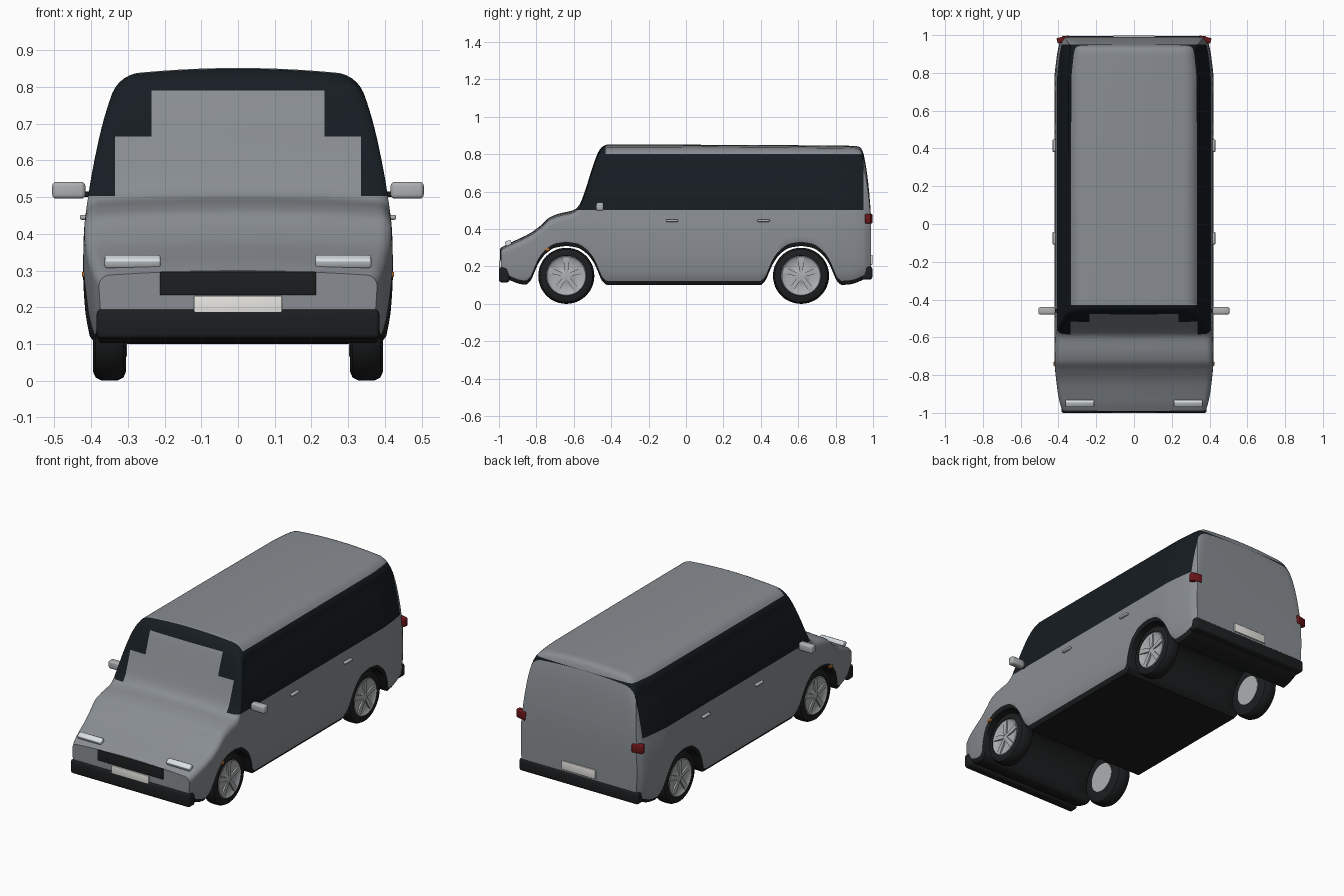
import bpy, bmesh, math
from mathutils import Matrix, Vector

if "Cube" in bpy.data.objects:
    bpy.data.objects.remove(bpy.data.objects["Cube"])


def material(name, r, g, b):
    m = bpy.data.materials.new(name)
    m.diffuse_color = (r, g, b, 1)
    m.use_nodes = True
    m.node_tree.nodes["Principled BSDF"].inputs["Base Color"].default_value = m.diffuse_color
    return m


PAINT = material("paint", 0.25, 0.27, 0.29)
BLACK = material("black", 0.012, 0.013, 0.014)
GLASS = material("dark_glass", 0.008, 0.012, 0.016)
LIGHT = material("light_lens", 0.7, 0.75, 0.78)
METAL = material("metal", 0.42, 0.43, 0.44)
PLATE = material("plate_white", 0.8, 0.79, 0.75)
RED = material("red_lens", 0.15, 0.008, 0.01)
ORANGE = material("orange_lens", 0.6, 0.2, 0.02)


def curve(pts):
    """Smooth monotone curve through (t, value) points."""
    n = len(pts)
    d = [(pts[i + 1][1] - pts[i][1]) / (pts[i + 1][0] - pts[i][0]) for i in range(n - 1)]
    m = [d[0]] + [2 * a * b / (a + b) if a * b > 0 else 0 for a, b in zip(d, d[1:])] + [d[-1]]

    def f(t):
        t = min(max(t, pts[0][0]), pts[-1][0])
        i = 0
        while i < n - 2 and t > pts[i + 1][0]:
            i += 1
        h = pts[i + 1][0] - pts[i][0]
        s = (t - pts[i][0]) / h
        return (pts[i][1] * (1 + 2 * s) * (1 - s) ** 2 + h * m[i] * s * (1 - s) ** 2
                + pts[i + 1][1] * s * s * (3 - 2 * s) + h * m[i + 1] * s * s * (s - 1))
    return f


def finish(bm, name, mats, angle=40):
    bmesh.ops.recalc_face_normals(bm, faces=bm.faces)
    me = bpy.data.meshes.new(name)
    bm.to_mesh(me)
    bm.free()
    for m in mats:
        me.materials.append(m)
    ob = bpy.data.objects.new(name, me)
    bpy.context.collection.objects.link(ob)
    bpy.ops.object.select_all(action='DESELECT')
    ob.select_set(True)
    bpy.context.view_layer.objects.active = ob
    bpy.ops.object.shade_smooth_by_angle(angle=math.radians(angle))
    return ob


def box(name, centre, size, mat, bevel=0.006, rot=None):
    bm = bmesh.new()
    bmesh.ops.create_cube(bm, size=1)
    bmesh.ops.scale(bm, vec=size, verts=bm.verts)
    bmesh.ops.bevel(bm, geom=bm.edges[:], offset=bevel, segments=3, profile=0.5, affect='EDGES')
    if rot:
        bmesh.ops.rotate(bm, matrix=rot, verts=bm.verts)
    bmesh.ops.translate(bm, vec=centre, verts=bm.verts)
    return finish(bm, name, [mat])


def lathe(name, profile, centre, side, mat, steps=48):
    """Revolve (x, radius) points about the x axis."""
    bm = bmesh.new()
    rings = []
    for x, r in profile:
        rings.append([bm.verts.new((centre[0] + side * x,
                                    centre[1] + r * math.cos(2 * math.pi * k / steps),
                                    centre[2] + r * math.sin(2 * math.pi * k / steps)))
                      for k in range(steps)])
    for a, b in zip(rings, rings[1:]):
        for k in range(steps):
            bm.faces.new((a[k], a[k - 1], b[k - 1], b[k]))
    bm.faces.new(rings[0])
    bm.faces.new(rings[-1])
    return finish(bm, name, [mat], 35)


# Body curves: roof line, arch line, plan width, side tumblehome
AXLES = (-0.64, 0.615)
top = curve([(-0.99, 0.3), (-0.95, 0.322), (-0.9, 0.345), (-0.83, 0.38), (-0.77, 0.425), (-0.73, 0.462),
             (-0.68, 0.482), (-0.6, 0.502), (-0.57, 0.53), (-0.54, 0.605), (-0.5, 0.73), (-0.47, 0.81),
             (-0.45, 0.838), (-0.42, 0.852), (0.0, 0.851), (0.9, 0.845), (0.93, 0.838), (0.945, 0.815),
             (0.96, 0.75), (0.975, 0.64), (0.985, 0.53), (0.99, 0.45)])
arch = curve([(0, 0.31), (0.06, 0.3), (0.11, 0.268), (0.15, 0.215), (0.17, 0.17), (0.19, 0.125), (0.215, 0.1)])
ends = curve([(0.82, 0.1), (0.88, 0.105), (0.99, 0.15)])
plan = curve([(-0.99, 0.9), (-0.95, 0.93), (-0.85, 0.97), (-0.7, 1), (0.0, 1.0), (0.75, 1.0), (0.87, 0.975),
              (0.95, 0.94), (0.99, 0.89)])
side = curve([(0.1, 0.4), (0.2, 0.417), (0.3, 0.422), (0.4, 0.42), (0.5, 0.408), (0.6, 0.39), (0.7, 0.366),
              (0.8, 0.33)])
corner = curve([(0.3, 0.03), (0.5, 0.04), (0.85, 0.09)])


def half_section(y):
    zb = max(ends(abs(y)), max(arch(abs(y - a)) for a in AXLES))
    zt, k = top(y), plan(y)
    r = corner(zt)
    crown = 0.012
    zc = zt - crown - r
    z0 = zb + 0.022
    pts = [(0, zb), (0.25 * k, zb), (side(zb) * k - 0.012, zb)]
    for i in range(13):
        z = z0 + (zc - z0) * i / 12
        pts.append((side(z) * k, z))
    cx = side(zc) * k - r
    for i in range(1, 9):
        a = math.pi / 2 * i / 8
        pts.append((cx + r * math.cos(a), zc + r * math.sin(a)))
    for i in range(1, 6):
        f = 1 - i / 5
        pts.append((cx * f, zt - crown * f * f))
    return pts


# Body shell
ys = [-0.99 + 0.01 * i for i in range(192)] + [0.925 + 0.005 * i for i in range(14)]
bm = bmesh.new()
rings = []
for y in ys:
    h = half_section(y)
    full = h + [(-x, z) for x, z in h[-2:0:-1]]
    rings.append([bm.verts.new((x, y, z)) for x, z in full])
n = len(rings[0])
for a, b in zip(rings, rings[1:]):
    for k in range(n):
        f = bm.faces.new((a[k], a[(k + 1) % n], b[(k + 1) % n], b[k]))
        if k < 3 or k >= n - 3:
            f.material_index = 1
bm.faces.new(rings[0])
bm.faces.new(rings[-1])

# Window areas: cut clean borders, then colour
for axis, values in ((0, (-0.335, -0.235, 0.235, 0.335)), (1, (-0.43, 0.95)), (2, (0.503, 0.535, 0.665, 0.79, 0.8))):
    for v in values:
        co, no = Vector((0, 0, 0)), Vector((0, 0, 0))
        co[axis], no[axis] = v, 1
        cut = [f for f in bm.faces if f.calc_center_median().z > 0.45 and len(f.verts) < 10]
        geom = cut + list({e for f in cut for e in f.edges}) + list({w for f in cut for w in f.verts})
        bmesh.ops.bisect_plane(bm, geom=geom, plane_co=co, plane_no=no)
for f in bm.faces:
    x, y, z = f.calc_center_median()
    x = abs(x)
    screen = y < -0.43 and ((x < 0.235 and z < 0.79) or (x < 0.335 and z < 0.665))
    if z > 0.503 and y < 0.95 and not screen and (z < 0.8 or y < -0.43):
        f.material_index = 2
finish(bm, "body", [PAINT, BLACK, GLASS])

# Front and rear trim
box("front_bumper", (0, -0.972, 0.155), (0.77, 0.056, 0.08), BLACK, 0.012)
box("rear_bumper", (0, 0.966, 0.165), (0.77, 0.06, 0.07), BLACK, 0.012)
box("grille", (0, -0.985, 0.265), (0.425, 0.02, 0.064), BLACK, 0.003)
box("front_plate", (0, -0.992, 0.205), (0.24, 0.014, 0.052), PLATE, 0.003)
box("rear_plate", (0, 0.99, 0.235), (0.22, 0.014, 0.052), PLATE, 0.003)

tyre = [(-0.045, 0.085), (-0.045, 0.125), (-0.038, 0.141), (-0.022, 0.149), (0, 0.15), (0.022, 0.149),
        (0.038, 0.141), (0.045, 0.125), (0.044, 0.108), (0.03, 0.104)]
rim = [(-0.047, 0.084), (0.03, 0.084), (0.03, 0.1), (0.041, 0.107), (0.045, 0.103), (0.038, 0.093),
       (0.034, 0.06), (0.036, 0.03), (0.042, 0.022), (0.043, 0.008)]

for s, label in ((-1, "left"), (1, "right")):
    # Lamps
    box("headlight_" + label, (s * 0.287, -0.95, 0.325), (0.152, 0.034, 0.026), LIGHT, 0.006,
        Matrix.Rotation(math.radians(28), 3, 'X'))
    box("tail_light_" + label, (s * 0.375, 0.977, 0.455), (0.066, 0.03, 0.05), RED, 0.006,
        Matrix.Rotation(s * math.radians(-14), 3, 'Z'))
    box("side_marker_" + label, (s * 0.418, -0.74, 0.29), (0.014, 0.025, 0.014), ORANGE, 0.003)
    # Mirrors
    box("mirror_" + label, (s * 0.461, -0.46, 0.519), (0.09, 0.04, 0.046), METAL, 0.011)
    box("mirror_arm_" + label, (s * 0.408, -0.46, 0.508), (0.04, 0.018, 0.014), BLACK, 0.004)
    # Door handles
    for y, door in ((-0.075, "front"), (0.415, "rear")):
        box(f"door_handle_{door}_{label}", (s * 0.421, y, 0.445), (0.02, 0.066, 0.013), METAL, 0.005)
    # Wheels
    for y, axle in zip(AXLES, ("front", "rear")):
        c = (s * 0.35, y, 0.15)
        lathe(f"tyre_{axle}_{label}", tyre, c, s, BLACK)
        lathe(f"rim_{axle}_{label}", rim, c, s, METAL)
        bm = bmesh.new()
        for k in range(5):
            made = bmesh.ops.create_cube(bm, size=1)["verts"]
            for v in made:
                w = 0.032 if v.co.z > 0 else 0.018
                v.co = Vector((s * 0.038 + v.co.x * 0.012, v.co.y * w, 0.055 + v.co.z * 0.084))
            bmesh.ops.rotate(bm, matrix=Matrix.Rotation(2 * math.pi * k / 5, 3, 'X'), verts=made)
        bmesh.ops.translate(bm, vec=c, verts=bm.verts)
        finish(bm, f"spokes_{axle}_{label}", [METAL])
